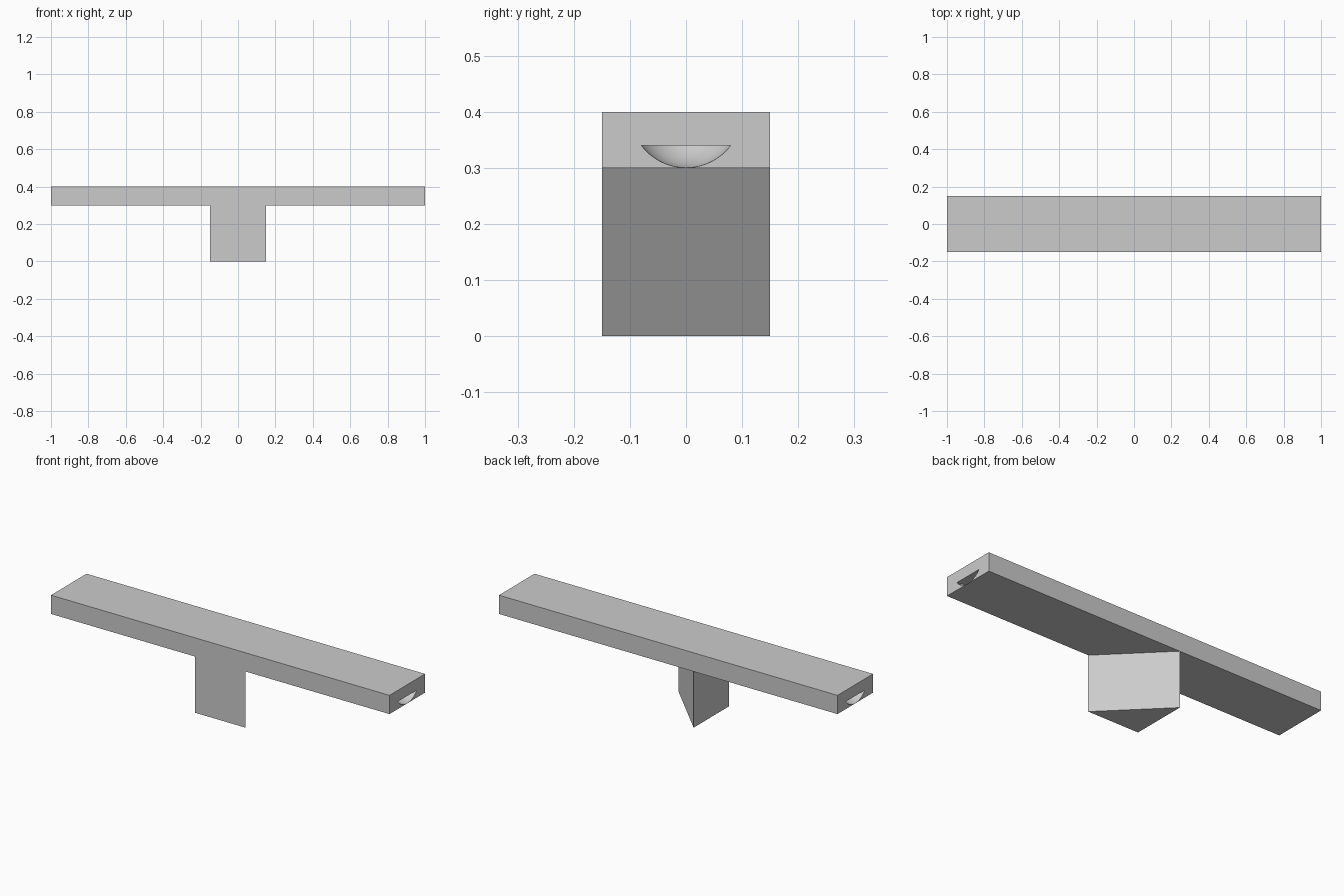
import bpy
import bmesh
import math
from mathutils import Matrix

cube = bpy.data.objects.get("Cube")
if cube:
    bpy.data.objects.remove(cube, do_unlink=True)

WIDTH, TOP, UNDERSIDE = 0.30, 0.40, 0.30
HALF = WIDTH / 2

grey = bpy.data.materials.new("light_grey")
grey.use_nodes = True
grey.diffuse_color = (0.6, 0.6, 0.6, 1)
grey.node_tree.nodes["Principled BSDF"].inputs["Base Color"].default_value = (0.6, 0.6, 0.6, 1)


def make_object(name, bm):
    bmesh.ops.recalc_face_normals(bm, faces=bm.faces[:])
    mesh = bpy.data.meshes.new(name)
    bm.to_mesh(mesh)
    bm.free()
    mesh.materials.append(grey)
    obj = bpy.data.objects.new(name, mesh)
    bpy.context.scene.collection.objects.link(obj)
    return obj


def prism(name, outline, z0, z1):
    bm = bmesh.new()
    base = bm.faces.new([bm.verts.new((x, y, z0)) for x, y in outline])
    top = bmesh.ops.extrude_face_region(bm, geom=[base], use_keep_orig=True)
    verts = [v for v in top["geom"] if isinstance(v, bmesh.types.BMVert)]
    bmesh.ops.translate(bm, verts=verts, vec=(0, 0, z1 - z0))
    return make_object(name, bm)


def bowl_cutter(name, x):
    # Lower cap of a sphere, flat on top
    bm = bmesh.new()
    segments = 64
    bmesh.ops.create_uvsphere(
        bm, u_segments=segments, v_segments=48, radius=0.1,
        matrix=Matrix.Translation((x, 0, TOP + 0.0005)) @ Matrix.Rotation(math.pi / segments, 4, "Z"))
    for f in bm.faces:
        f.smooth = True
    cut = bmesh.ops.bisect_plane(
        bm, geom=bm.verts[:] + bm.edges[:] + bm.faces[:],
        plane_co=(0, 0, 0.34), plane_no=(0, 0, 1), clear_outer=True)
    rim = [e for e in cut["geom_cut"] if isinstance(e, bmesh.types.BMEdge)]
    bmesh.ops.contextual_create(bm, geom=rim)
    return make_object(name, bm)


# Long bar
bar = prism("bar", [(-1, -HALF), (1, -HALF), (1, HALF), (-1, HALF)], UNDERSIDE, TOP)

# Finger hollow in each end
for side, x in (("left", 1), ("right", -1)):
    cutter = bowl_cutter(side + "_hollow_cutter", x)
    cutter.hide_render = True
    mod = bar.modifiers.new(side + "_hollow", "BOOLEAN")
    mod.operation = "DIFFERENCE"
    mod.solver = "EXACT"
    mod.object = cutter
    bpy.context.view_layer.objects.active = bar
    bpy.ops.object.modifier_apply(modifier=mod.name)
    bpy.data.objects.remove(cutter, do_unlink=True)

# Crisp edges around the smooth hollows
bpy.ops.object.select_all(action="DESELECT")
bar.select_set(True)
bpy.ops.object.shade_smooth_by_angle(angle=math.radians(30))

# Triangular foot, slanted face towards the back left
prism("foot", [(-HALF, -HALF), (HALF, -HALF), (-HALF, HALF)], 0, UNDERSIDE)
